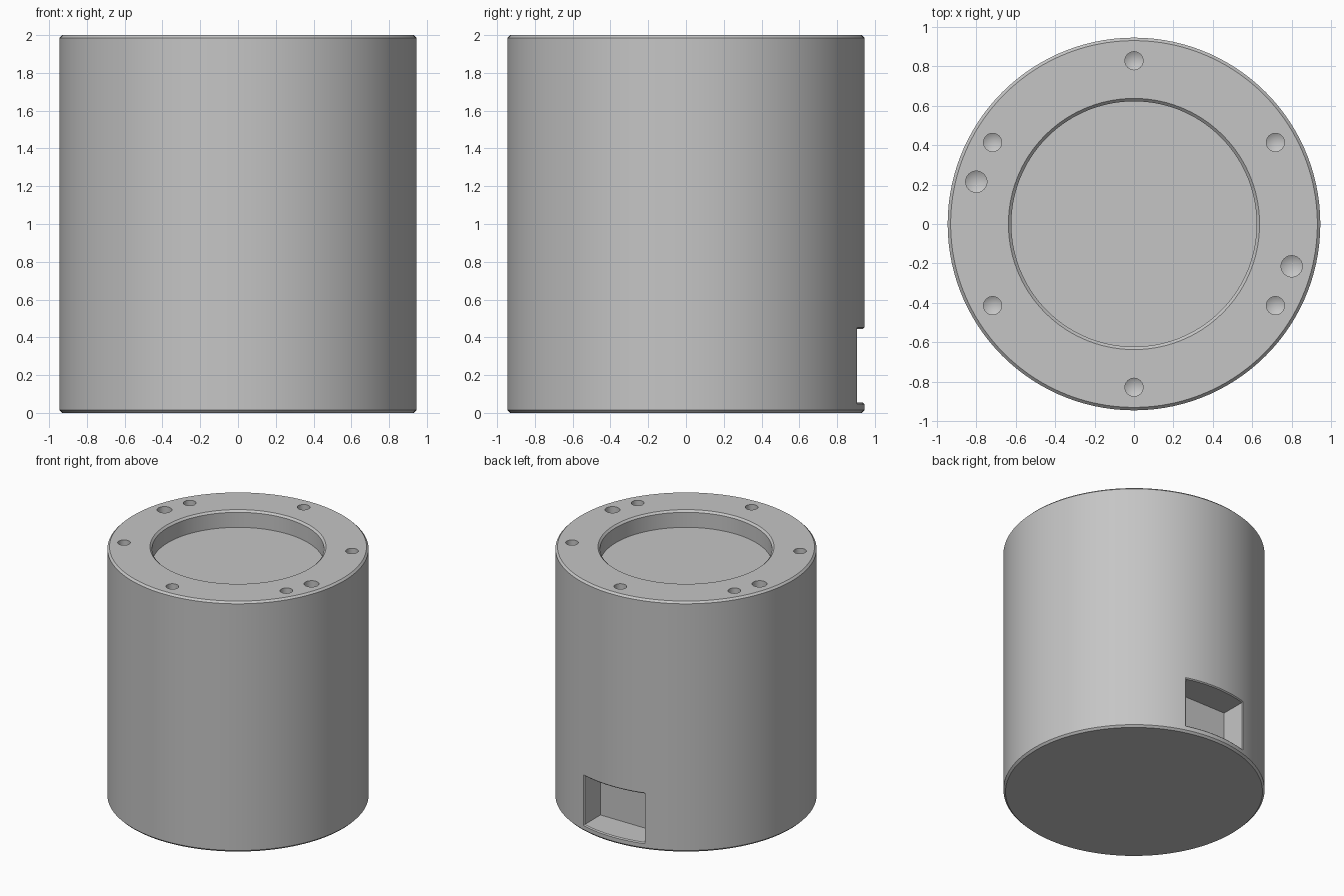
import bpy, bmesh, math

if "Cube" in bpy.data.objects:
    bpy.data.objects.remove(bpy.data.objects["Cube"])

R, H, SEG = 0.945, 2.0, 120      # outer radius, height, sides
C = 0.015                        # edge chamfer

grey = bpy.data.materials.new("grey")
grey.diffuse_color = (0.56, 0.56, 0.56, 1)
grey.use_nodes = True
grey.node_tree.nodes["Principled BSDF"].inputs["Base Color"].default_value = grey.diffuse_color


def lathe(name, profile, seg, center=(0, 0, 0)):
    """Closed solid from (radius, z) points; radius 0 makes a tip, ends are capped."""
    bm = bmesh.new()
    rings = []
    for r, z in profile:
        n = 1 if r == 0 else seg
        rings.append([bm.verts.new((center[0] + r * math.cos(math.tau * i / seg),
                                    center[1] + r * math.sin(math.tau * i / seg),
                                    center[2] + z)) for i in range(n)])
    for a, b in zip(rings, rings[1:]):
        for i in range(seg):
            j = (i + 1) % seg
            if len(a) == 1:
                bm.faces.new((a[0], b[j], b[i]))
            else:
                bm.faces.new((a[i], a[j], b[j], b[i]))
    for ring in (rings[0], rings[-1]):
        if len(ring) > 1:
            bm.faces.new(ring)
    return finish(name, bm)


def finish(name, bm):
    bmesh.ops.recalc_face_normals(bm, faces=bm.faces)
    me = bpy.data.meshes.new(name)
    bm.to_mesh(me)
    bm.free()
    ob = bpy.data.objects.new(name, me)
    bpy.context.collection.objects.link(ob)
    me.materials.append(grey)
    return ob


def cut(target, cutter):
    mod = target.modifiers.new("cut", 'BOOLEAN')
    mod.operation, mod.solver, mod.object = 'DIFFERENCE', 'EXACT', cutter
    bpy.context.view_layer.objects.active = target
    bpy.ops.object.modifier_apply(modifier=mod.name)
    bpy.data.objects.remove(cutter)


# Body with chamfered rims and a round recess in the top
body = lathe("cylinder_body", [
    (R - C, 0), (R, C), (R, H - C), (R - C, H),
    (0.637, H), (0.622, H - C), (0.622, H - 0.135)], SEG)

# Rectangular pocket low on the back
bm = bmesh.new()
bmesh.ops.create_cube(bm, size=1)
for v in bm.verts:
    v.co = (v.co.x * 0.53, 0.70 + (v.co.y + 0.5) * 0.5, 0.25 + v.co.z * 0.39)
cut(body, finish("pocket_cutter", bm))

# Small chamfer round the pocket opening
bm = bmesh.new()
bm.from_mesh(body.data)
rim = [e for e in bm.edges
       if len(e.link_faces) == 2 and e.calc_face_angle(0) > 0.6
       and all(v.co.y > 0.85 and 0.03 < v.co.z < 0.5
               and math.hypot(v.co.x, v.co.y) > 0.93 for v in e.verts)]
bmesh.ops.bevel(bm, geom=rim, offset=0.008, segments=1, affect='EDGES',
                clamp_overlap=True)
bm.to_mesh(body.data)
bm.free()

# Drilled holes in the top: six screw holes and two larger pin holes
holes = [(30 + 60 * i, 0.046) for i in range(6)] + [(165, 0.054), (-15, 0.054)]
for deg, r in holes:
    a = math.radians(deg)
    cut(body, lathe("hole_cutter", [(0, -0.15 - r * 0.6), (r, -0.15), (r, 0.1)], 32,
                    (0.828 * math.cos(a), 0.828 * math.sin(a), H)))

# Smooth sides, sharp edges
bpy.ops.object.select_all(action='DESELECT')
body.select_set(True)
bpy.context.view_layer.objects.active = body
bpy.ops.object.shade_smooth_by_angle(angle=math.radians(30))
